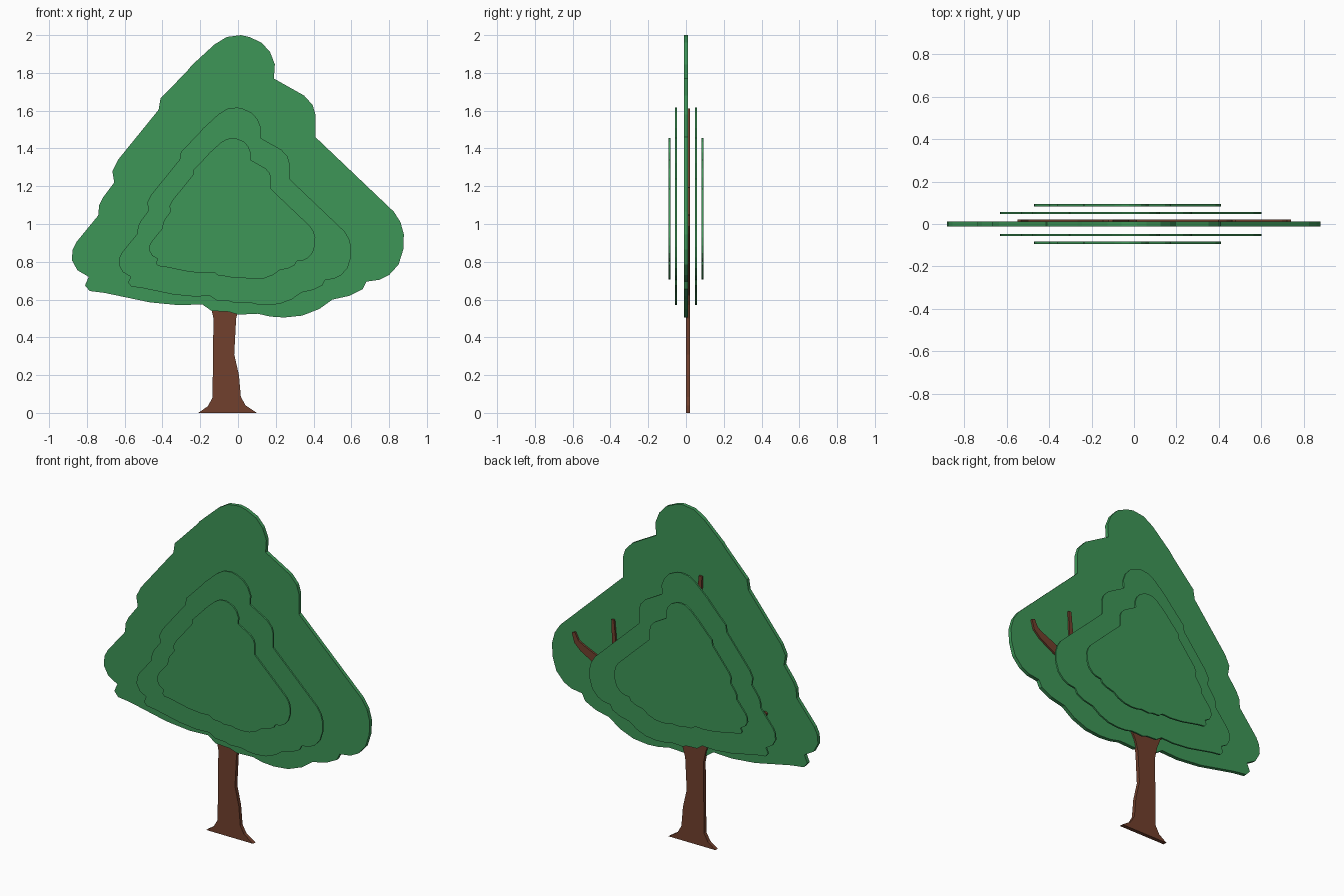
import bpy, bmesh
from mathutils import Vector

if "Cube" in bpy.data.objects:
    bpy.data.objects.remove(bpy.data.objects["Cube"])


def material(name, rgb):
    m = bpy.data.materials.new(name)
    m.diffuse_color = (*rgb, 1)
    m.use_nodes = True
    m.node_tree.nodes["Principled BSDF"].inputs["Base Color"].default_value = m.diffuse_color
    return m


GREEN = material("leaf green", (0.047, 0.305, 0.095))
BROWN = material("bark brown", (0.165, 0.051, 0.026))


def plate(name, outlines, y0, y1, mat):
    """Extrude flat (x, z) outlines from y0 to y1 as one object."""
    bm = bmesh.new()
    for pts in outlines:
        face = bm.faces.new([bm.verts.new((x, y0, z)) for x, z in pts])
        ext = bmesh.ops.extrude_face_region(bm, geom=[face], use_keep_orig=True)
        for v in ext["geom"]:
            if isinstance(v, bmesh.types.BMVert):
                v.co.y = y1
    bmesh.ops.recalc_face_normals(bm, faces=bm.faces)
    me = bpy.data.meshes.new(name)
    bm.to_mesh(me)
    bm.free()
    me.materials.append(mat)
    ob = bpy.data.objects.new(name, me)
    bpy.context.collection.objects.link(ob)


def ribbon(path, w0, w1):
    """Outline of a tapering branch along an (x, z) path."""
    p = [Vector(q) for q in path]
    left, right = [], []
    for i, q in enumerate(p):
        d = (p[min(i + 1, len(p) - 1)] - p[max(i - 1, 0)]).normalized()
        n = Vector((-d.y, d.x)) * (w0 + (w1 - w0) * i / (len(p) - 1)) / 2
        left.append(q + n)
        right.append(q - n)
    return left + right[::-1]


# Canopy silhouette, clockwise from the top
canopy = [
    (0.015, 2.0), (.06, 1.99), (.125, 1.96), (.17, 1.91), (.195, 1.845), (.19, 1.77),
    (.35, 1.68), (.395, 1.63), (.41, 1.58), (.41, 1.46), (.825, 1.065),
    (.86, 1.01), (.878, .945), (.875, .865), (.85, .785), (.80, .73), (.75, .705),
    (.68, .695), (.66, .655), (.59, .62), (.50, .60), (.43, .55), (.34, .515),
    (.245, .505), (.17, .51), (.105, .525), (0, .52), (-.045, .535), (-.14, .54),
    (-.19, .575), (-.31, .57), (-.465, .585), (-.705, .635), (-.785, .645),
    (-.81, .675), (-.79, .72), (-.85, .755), (-.88, .81), (-.875, .865),
    (-.855, .905), (-.74, 1.045), (-.735, 1.10), (-.715, 1.14), (-.655, 1.22),
    (-.665, 1.28), (-.635, 1.34), (-.42, 1.605), (-.41, 1.665), (-.375, 1.70),
    (-.265, 1.815), (-.245, 1.84), (-.125, 1.95), (-.06, 1.99)]
plate("canopy_main", [canopy], -.011, .011, GREEN)

# Smaller copies of the canopy stacked in front and behind
for label, s, dx, dz, y in (("middle", .7, -.015, .217, .052), ("outer", .5, -.03, .455, .088)):
    pts = [(x * s + dx, z * s + dz) for x, z in canopy]
    for side, sign in (("front", -1), ("back", 1)):
        plate(f"canopy_{label}_{side}", [pts], sign * y - .005, sign * y + .005, GREEN)

# Trunk with flared foot, and branches behind the main canopy
trunk = [
    (-.21, 0), (.10, 0), (.04, .04), (.015, .085), (.005, .2), (-.02, .31), (-.01, .5),
    (.01, .57), (.06, .66), (-.08, .8), (-.18, .66), (-.145, .57), (-.13, .5),
    (-.135, .08), (-.16, .035)]
branches = [
    ribbon([(-.07, .7), (-.06, 1.0), (-.09, 1.3), (-.11, 1.61)], .10, .02),
    ribbon([(-.02, .64), (.2, .76), (.42, .86), (.57, .92), (.67, .97), (.71, 1.0), (.73, 1.05)], .09, .022),
    ribbon([(.40, .85), (.45, .95), (.46, 1.05), (.47, 1.195)], .04, .018),
    ribbon([(-.12, .65), (-.28, .74), (-.45, .80), (-.51, .84), (-.54, .91)], .08, .02)]
plate("trunk_and_branches", [trunk] + branches, 0, .022, BROWN)
